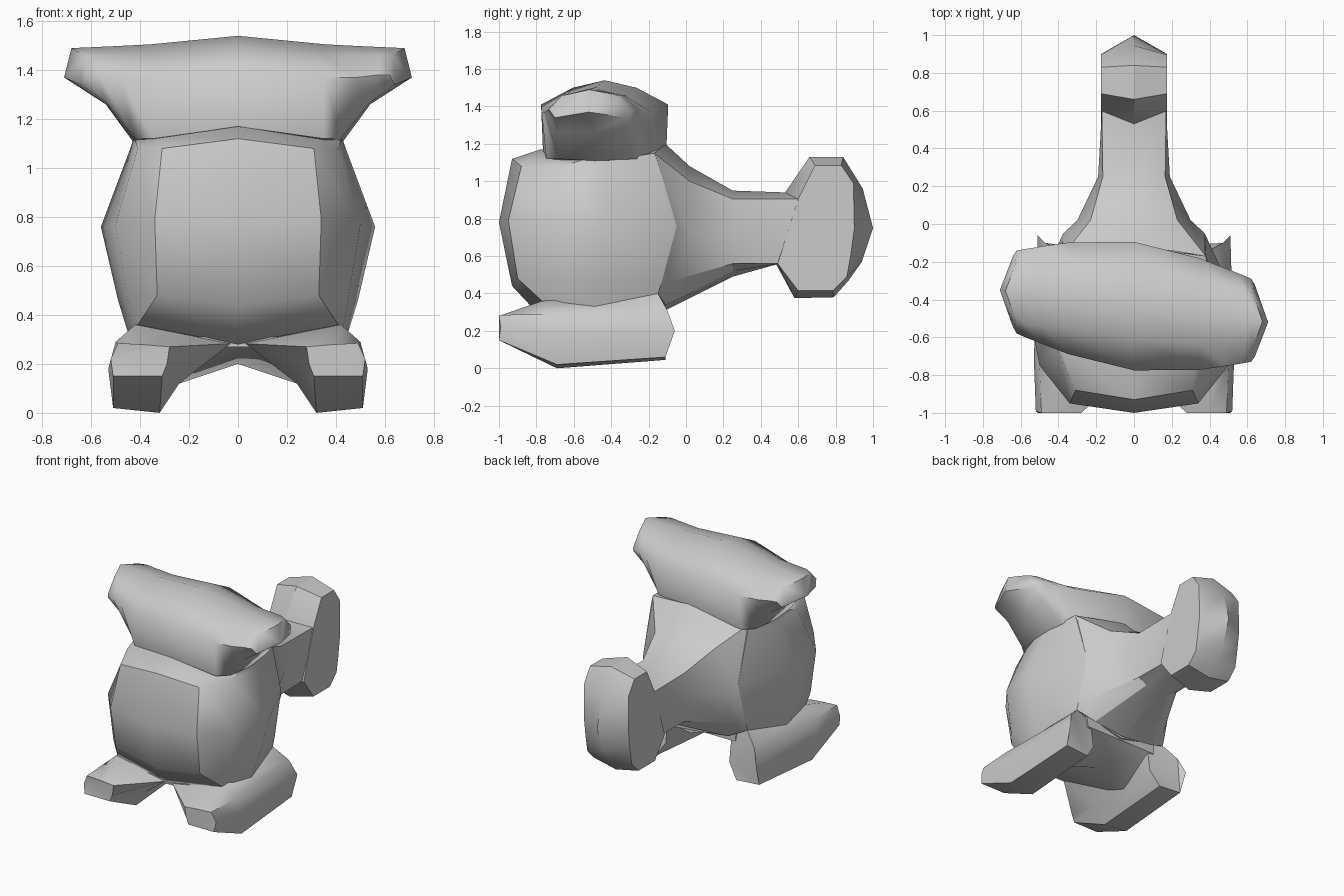
import bpy, bmesh


def loft(name, rings, angle=0.6):
    """Skin a list of equal-length closed rings and cap both ends."""
    bm = bmesh.new()
    vs = [[bm.verts.new(p) for p in r] for r in rings]
    n = len(rings[0])
    for a, b in zip(vs, vs[1:]):
        for i in range(n):
            j = (i + 1) % n
            bm.faces.new((a[i], a[j], b[j], b[i]))
    caps = [bm.faces.new(vs[0]), bm.faces.new(vs[-1])]
    bmesh.ops.triangulate(bm, faces=caps)
    bmesh.ops.recalc_face_normals(bm, faces=bm.faces[:])
    me = bpy.data.meshes.new(name)
    bm.to_mesh(me)
    bm.free()
    ob = bpy.data.objects.new(name, me)
    bpy.context.collection.objects.link(ob)
    bpy.ops.object.select_all(action='DESELECT')
    ob.select_set(True)
    bpy.context.view_layer.objects.active = ob
    bpy.ops.object.shade_smooth_by_angle(angle=angle)
    return ob


def full(half):
    """Complete a half ring (first and last point on x = 0) by mirroring."""
    return half + [(-x, y, z) for x, y, z in half[-2:0:-1]]


# Barrel body, rings from neck down to belly
body = [
    [(0, -.78, 1.17), (.34, -.68, 1.12), (.42, -.55, 1.115), (.43, -.42, 1.11), (.38, -.17, 1.15), (0, -.12, 1.19)],
    [(0, -.93, 1.12), (.31, -.88, 1.08), (.41, -.66, 1.08), (.44, -.42, 1.08), (.38, -.15, 1.1), (0, -.12, 1.1)],
    [(0, -1, .78), (.34, -.95, .79), (.50, -.75, .77), (.56, -.45, .76), (.375, -.05, .76), (0, -.05, .76)],
    [(0, -.93, .44), (.33, -.90, .48), (.45, -.76, .46), (.49, -.47, .46), (.38, -.13, .46), (0, -.13, .45)],
    [(0, -.78, .28), (.41, -.77, .36), (.43, -.65, .35), (.45, -.49, .33), (.38, -.15, .40), (0, -.13, .31)],
]
loft("body", [full(r) for r in body], 0.7)

# Saddle-shaped underside between the legs
belly = [(-.78, .29, .28, .27, .28), (-.4, .4, .24, .12, .2), (-.14, .38, .29, .3, .31)]
loft("underbelly", [full([(0, y, top), (.3, y, top + .02), (x, y, lo), (0, y, mid)])
                    for y, top, x, lo, mid in belly], 1.0)

# Wide head: half sections (x, y offset, z) from bottom centre up to the ridge
sections = [
    [(0, 0, 1.12), (0, .33, 1.17), (0, .34, 1.41), (0, .17, 1.5), (0, 0, 1.54)],
    [(.36, 0, 1.1), (.35, .27, 1.12), (.35, .295, 1.37), (.35, .16, 1.46), (.36, 0, 1.505)],
    [(.43, 0, 1.11), (.42, .20, 1.12), (.48, .26, 1.37), (.49, .16, 1.46), (.52, 0, 1.497)],
    [(.54, 0, 1.26), (.54, .19, 1.27), (.57, .235, 1.38), (.58, .16, 1.46), (.61, 0, 1.493)],
    [(.71, 0, 1.37), (.64, .19, 1.34), (.62, .22, 1.38), (.63, .14, 1.46), (.68, 0, 1.49)],
]


def head_ring(half, side):
    ring = half + [(x, -y, z) for x, y, z in half[-2:0:-1]]
    # slight turn of the head to one side
    return [(side * x, y - .435 - .12 * side * x, z) for x, y, z in ring]


loft("head", [head_ring(s, -1) for s in sections[:0:-1]] + [head_ring(s, 1) for s in sections], 1.15)

# Feet: three sections from toe to heel
foot = [
    [(.28, -1, .27), (.4, -1, .28), (.49, -1, .285), (.52, -.99, .22), (.51, -1, .15), (.31, -1, .15), (.29, -1, .2)],
    [(.03, -.78, .283), (.42, -.77, .36), (.5, -.75, .29), (.53, -.72, .18), (.51, -.69, .02), (.32, -.69, 0), (.24, -.7, .12)],
    [(.25, -.16, .36), (.38, -.15, .4), (.47, -.1, .31), (.51, -.06, .2), (.5, -.11, .06), (.32, -.11, .045), (.25, -.13, .15)],
]
for side, label in ((1, "right"), (-1, "left")):
    loft("foot_" + label, [[(side * x, y, z) for x, y, z in r] for r in foot], 0.85)

# Tapering tail, flaring out to meet the back of the body
tail = [
    [(0, -.11, 1.2), (.38, -.17, 1.15), (.375, -.05, .76), (.38, -.13, .46), (.38, -.15, .40), (0, -.11, .31)],
    [(0, .02, 1.08), (.23, .02, 1.0), (.30, .02, .72), (.34, -.1, .46), (.25, -.11, .34), (0, -.11, .31)],
    [(0, .25, .95), (.165, .25, .905), (.19, .25, .73), (.165, .25, .56), (.1, .25, .52), (0, .25, .49)],
    [(0, .54, .94), (.17, .6, .905), (.17, .6, .735), (.16, .5, .56), (.1, .5, .56), (0, .5, .56)],
]
loft("tail", [full(r) for r in tail], 0.5)

# Hammer-shaped tail end: (y, z) outlines on the flank and on the centre ridge
flank = [(.6, .905), (.69, 1.085), (.83, 1.085), (.895, .99), (.90, .75),
         (.88, .6), (.86, .49), (.785, .415), (.6, .415), (.49, .56)]
ridge = [(.53, .94), (.66, 1.13), (.84, 1.13), (.945, .96), (1, .75),
         (.94, .57), (.87, .47), (.79, .38), (.58, .375), (.48, .56)]
loft("tail_hammer", [[(x, y, z) for y, z in outline]
                     for x, outline in ((-.175, flank), (0, ridge), (.175, flank))], 0.5)
